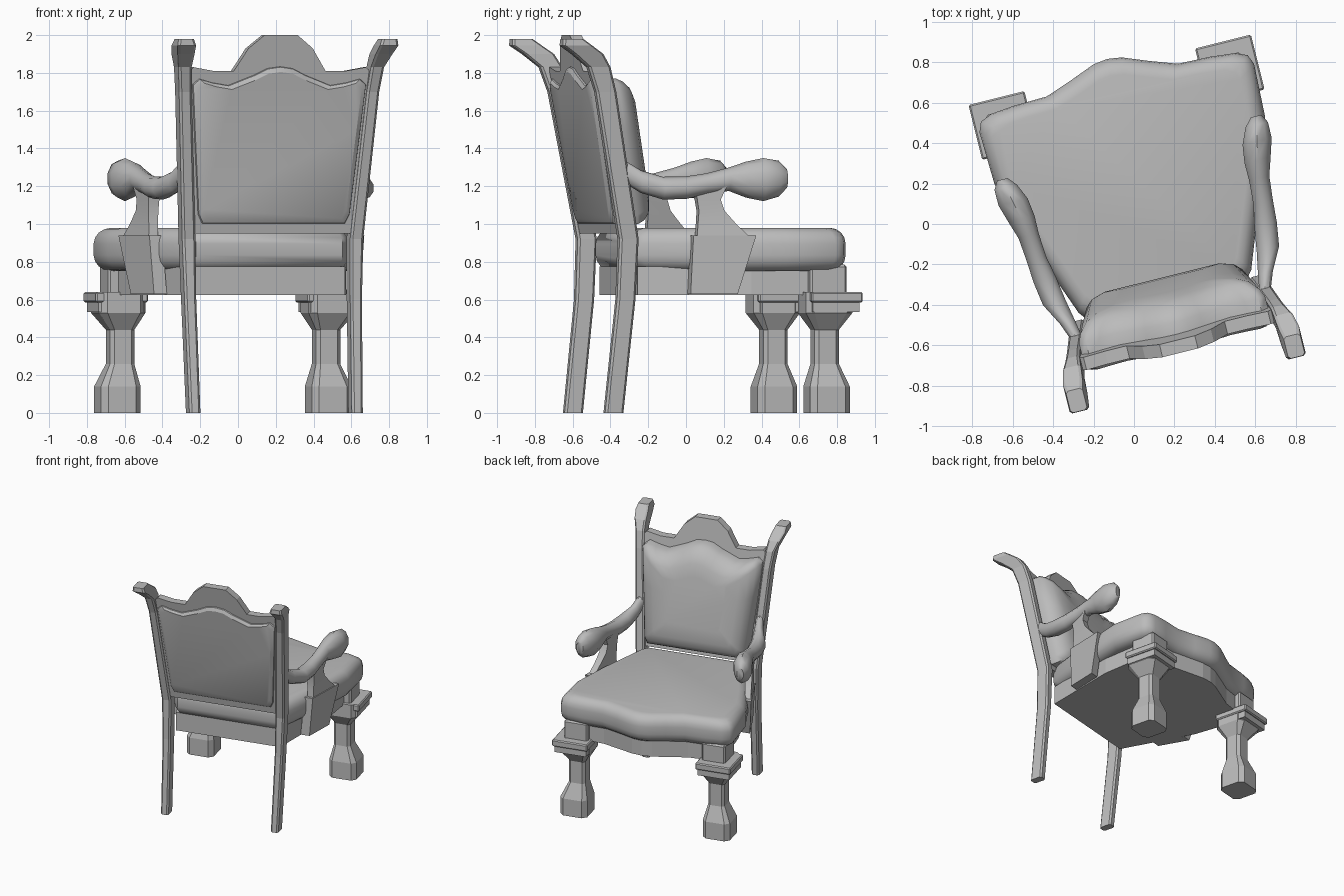
import bpy, bmesh, math
from mathutils import Vector

cube = bpy.data.objects.get("Cube")
if cube:
    bpy.data.objects.remove(cube, do_unlink=True)

TURN = math.radians(14)      # the chair stands turned about z
SHIFT = (0.066, 0.016, 0)

mat = bpy.data.materials.new("plain grey")
mat.use_nodes = True
GREY = (0.5, 0.5, 0.5, 1)
mat.diffuse_color = GREY
mat.node_tree.nodes["Principled BSDF"].inputs["Base Color"].default_value = GREY


def loft(name, rings, mirror=False, smooth=None, bevel=0):
    """Skin a list of equal rings, cap both ends and place the part."""
    bm = bmesh.new()
    loops = [[bm.verts.new(p) for p in ring] for ring in rings]
    n = len(loops[0])
    for a, b in zip(loops, loops[1:]):
        for i in range(n):
            j = (i + 1) % n
            bm.faces.new((a[i], a[j], b[j], b[i]))
    bm.faces.new(loops[0])
    bm.faces.new(loops[-1])
    bmesh.ops.recalc_face_normals(bm, faces=bm.faces)
    mesh = bpy.data.meshes.new(name)
    bm.to_mesh(mesh)
    bm.free()
    mesh.materials.append(mat)
    ob = bpy.data.objects.new(name, mesh)
    bpy.context.collection.objects.link(ob)
    ob.location, ob.rotation_euler.z = SHIFT, TURN
    if bevel:
        mod = ob.modifiers.new("Bevel", "BEVEL")
        mod.width, mod.segments = bevel, 1
    if mirror:
        ob.modifiers.new("Mirror", "MIRROR").use_mirror_merge = False
    if smooth:
        bpy.ops.object.select_all(action="DESELECT")
        ob.select_set(True)
        bpy.context.view_layer.objects.active = ob
        bpy.ops.object.shade_smooth_by_angle(angle=math.radians(smooth))
    return ob


def both(half):
    """Close a half outline that runs from the centre line outwards."""
    return half + [(-x, y) for x, y in reversed(half) if x > 0]


def inset(outline, d):
    """Shrink an outline by about d on every side."""
    xs, ys = zip(*outline)
    cy, hy, hx = (max(ys) + min(ys)) / 2, (max(ys) - min(ys)) / 2, max(xs)
    return [(x * (1 - d / hx), cy + (y - cy) * (1 - d / hy)) for x, y in outline]


def round_edge(low, high, r, steps=4):
    """Inset and height pairs for a fully rounded rim."""
    arc = [math.pi / 2 * i / steps for i in range(steps + 1)]
    up = [(r * (1 - math.sin(a)), low + r * (1 - math.cos(a))) for a in arc]
    return up + [(d, low + high - h) for d, h in reversed(up)]


def box_ring(x, y, z, hx, hy, c=0.012):
    """Horizontal rectangle with cut corners."""
    pts = []
    for sx, sy in ((1, 1), (-1, 1), (-1, -1), (1, -1)):
        pair = [(sx * hx, sy * (hy - c)), (sx * (hx - c), sy * hy)]
        pts += pair if sx * sy > 0 else pair[::-1]
    return [(x + a, y + b, z) for a, b in pts]


def box(name, x0, x1, y0, y1, z0, z1, bevel=0):
    ring = [(x0, y0), (x1, y0), (x1, y1), (x0, y1)]
    loft(name, [[(x, y, z) for x, y in ring] for z in (z0, z1)], True, bevel=bevel)


def lean(z):
    """Depth of the sloping back at a height."""
    return -0.447 - 0.174 * (z - 0.9)


def back_part(name, half, profile, smooth=None):
    outline = both(half)
    loft(name, [[(x, lean(z) + off, z) for x, z in inset(outline, d)]
                for d, off in profile], smooth=smooth)


# Seat cushion and its frame
seat = both([(0, .825), (.072, .815), (.2, .765), (.335, .717), (.5, .712),
             (.62, .70), (.68, .675), (.70, .625), (.69, .36), (.605, .08),
             (.44, -.36), (.40, -.41)])
loft("seat_cushion", [[(x, y, z) for x, y in inset(seat, d)]
                      for d, z in round_edge(.75, .98, .085)], smooth=50)
apron = both([(0, .76), (.08, .75), (.34, .665), (.56, .65), (.60, .55),
              (.57, .2), (.42, -.385)])
loft("seat_frame", [[(x, y, z) for x, y in apron] for z in (.625, .775)])

# Back: wooden crest panel, front cushion, thin rear pad
crest = [(0, 2.0), (.09, 2.0), (.175, 1.93), (.25, 1.81), (.36, 1.81),
         (.47, 1.83), (.5, 1.8), (.43, .95)]
back_part("back_frame", crest, [(0, -.035), (0, .03)])
pad = [(0, 1.835), (.07, 1.825), (.14, 1.79), (.28, 1.735), (.37, 1.75),
       (.44, 1.77), (.475, 1.74), (.455, 1.5), (.415, 1.05), (.39, 1.0)]
back_part("back_cushion", pad, [(0, .02), (0, .09), (.02, .13), (.06, .17),
                                (.12, .195), (.22, .205)], smooth=50)
back_part("rear_pad", pad, [(0, -.03), (.005, -.045), (.03, -.06)], smooth=30)

# Back posts, bent at the seat and flared at the top
posts = [(.443, -.523, 0, .03, .05), (.452, -.46, .6, .032, .05),
         (.458, -.447, .92, .036, .052), (.512, -.585, 1.7, .034, .055),
         (.525, -.625, 1.83, .036, .06), (.54, -.69, 1.9, .046, .08),
         (.552, -.755, 1.945, .05, .08), (.555, -.778, 1.98, .042, .055)]
loft("back_posts", [box_ring(*p) for p in posts], True)

# Front legs with corner plates and blocks
legs = [(.575, .607, 0, .108), (.575, .607, .14, .108), (.562, .6, .26, .066),
        (.562, .6, .44, .066), (.572, .6, .53, .127), (.572, .6, .64, .127)]
loft("front_legs", [box_ring(x, y, z, h, h, h * .3) for x, y, z, h in legs], True)
box("leg_plates", .435, .72, .49, .77, .585, .64, .008)
box("leg_plate_steps", .45, .705, .5, .755, .535, .59)
box("leg_blocks", .46, .65, .5, .70, .62, .785, .012)

# Arms: oval sections from the rounded front end back to the post
arms = [(.647, .372, 1.24, .028, .05), (.64, .33, 1.24, .06, .095),
        (.622, .25, 1.235, .078, .114), (.602, .16, 1.235, .07, .095),
        (.588, .07, 1.237, .054, .062), (.578, -.05, 1.212, .052, .056),
        (.563, -.16, 1.192, .06, .06), (.545, -.28, 1.19, .06, .06),
        (.505, -.39, 1.225, .04, .06), (.475, -.5, 1.295, .028, .06)]
corner = [math.pi * (i + .5) / 5 for i in range(10)]
loft("arms", [[(x + w * math.cos(a), y, z + h * math.sin(a)) for a in corner]
              for x, y, z, w, h in arms], True, smooth=45)


def support_ring(y0, y1, z, out, thick):
    """Slice of an arm support, slanted along the seat edge."""
    return [(out + .28 * y - t, y, z)
            for y, t in ((y0, 0), (y1, 0), (y1, thick), (y0, thick))]


# Arm supports: flared side panels with tapered stems
loft("arm_panels", [support_ring(-.13, .11, .63, .595, .07),
                    support_ring(-.12, .2, .94, .615, .07)], True)
stems = [(-.10, .17, .93, .608, .05), (-.095, .1, 1.0, .605, .05),
         (-.09, .04, 1.07, .605, .055), (-.10, .02, 1.13, .61, .06),
         (-.11, .05, 1.2, .615, .07)]
loft("arm_stems", [support_ring(*s) for s in stems], True, smooth=30)
